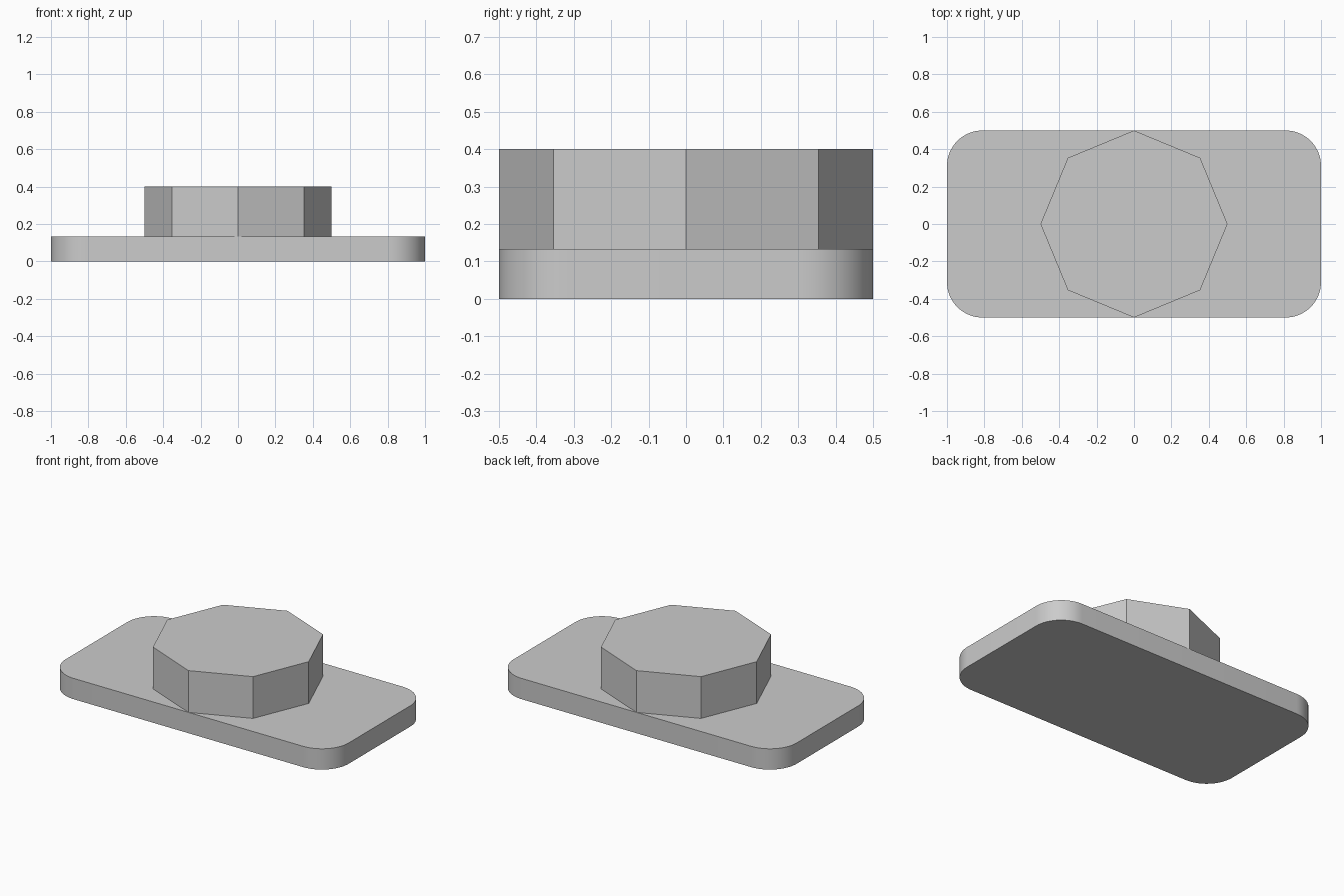
import bpy
import math

cube = bpy.data.objects.get("Cube")
if cube:
    bpy.data.objects.remove(cube, do_unlink=True)

PLATE_TOP, TOP = 0.133, 0.4
HALF_X, HALF_Y, RADIUS = 1.0, 0.5, 0.19
CORNER_STEPS = 16

grey = bpy.data.materials.new("light grey")
grey.use_nodes = True
colour = (0.6, 0.6, 0.6, 1)
grey.diffuse_color = colour
grey.node_tree.nodes["Principled BSDF"].inputs["Base Color"].default_value = colour


def extrude_outline(name, outline, bottom, top):
    """Build a closed prism from a counter-clockwise outline."""
    n = len(outline)
    verts = [(x, y, z) for z in (bottom, top) for x, y in outline]
    sides = [(i, (i + 1) % n, (i + 1) % n + n, i + n) for i in range(n)]
    caps = [tuple(reversed(range(n))), tuple(range(n, 2 * n))]
    mesh = bpy.data.meshes.new(name)
    mesh.from_pydata(verts, [], sides + caps)
    mesh.materials.append(grey)
    obj = bpy.data.objects.new(name, mesh)
    bpy.context.collection.objects.link(obj)
    return obj


def arc(cx, cy, radius, start, sweep, steps):
    angles = [start + sweep * i / steps for i in range(steps + 1)]
    return [(cx + radius * math.cos(a), cy + radius * math.sin(a)) for a in angles]


# Base plate with rounded corners
plate_outline = []
for i, (sx, sy) in enumerate([(1, 1), (-1, 1), (-1, -1), (1, -1)]):
    plate_outline += arc(sx * (HALF_X - RADIUS), sy * (HALF_Y - RADIUS),
                         RADIUS, i * math.pi / 2, math.pi / 2, CORNER_STEPS)
plate = extrude_outline("base_plate", plate_outline, 0, PLATE_TOP)

# Octagonal boss standing on the plate, corners on the axes
octagon = arc(0, 0, HALF_Y, 0, math.tau, 8)[:-1]
extrude_outline("octagonal_boss", octagon, PLATE_TOP, TOP)

# Smooth the rounded corners, keeping the rims sharp
bpy.ops.object.select_all(action="DESELECT")
plate.select_set(True)
bpy.context.view_layer.objects.active = plate
bpy.ops.object.shade_smooth_by_angle(angle=math.radians(30))
